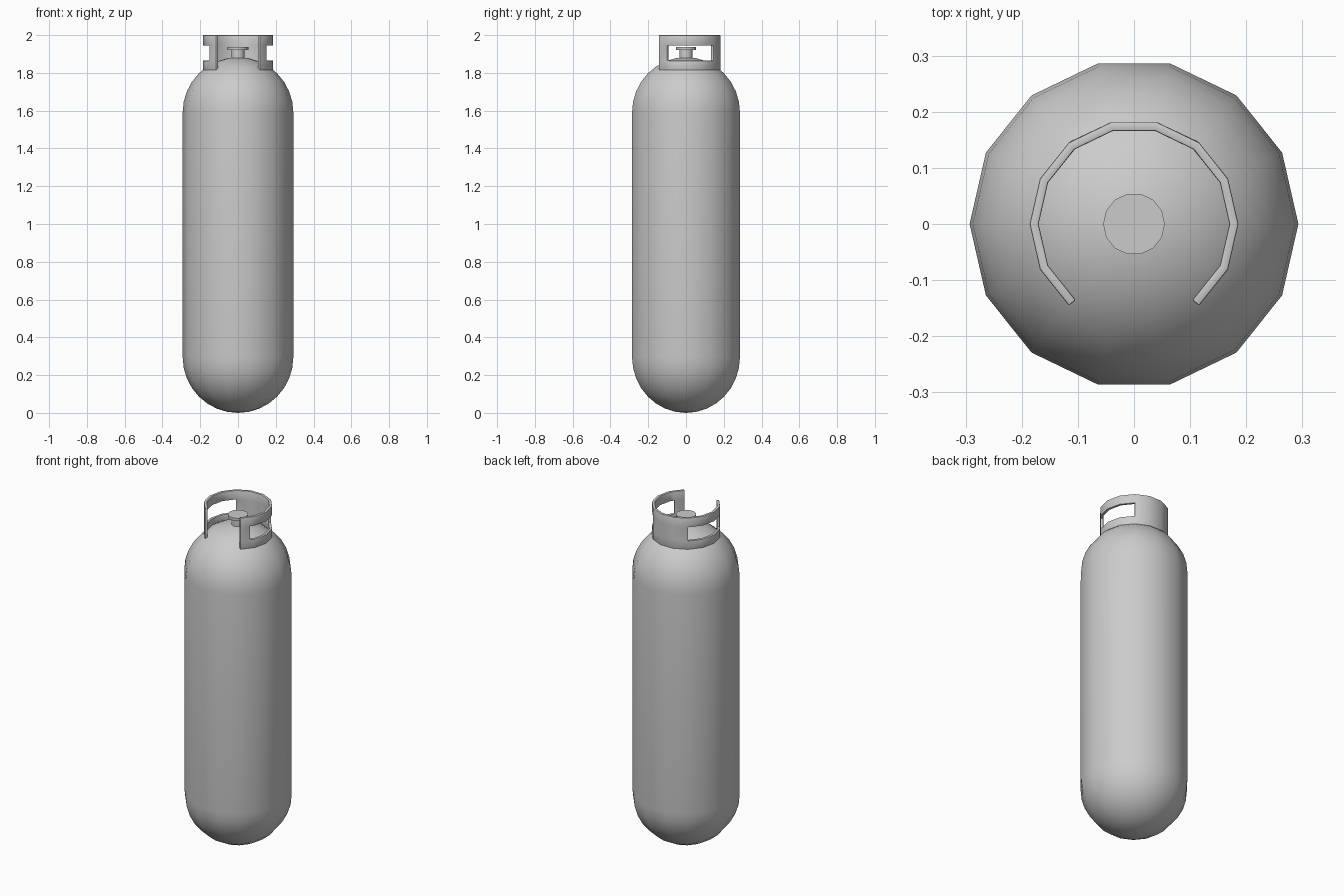
import bpy, bmesh, math

if "Cube" in bpy.data.objects:
    bpy.data.objects.remove(bpy.data.objects["Cube"])

SIDES = 14
STEP = 2 * math.pi / SIDES


def finish(name, bm):
    mesh = bpy.data.meshes.new(name)
    bm.to_mesh(mesh)
    bm.free()
    obj = bpy.data.objects.new(name, mesh)
    bpy.context.collection.objects.link(obj)
    bpy.ops.object.select_all(action='DESELECT')
    bpy.context.view_layer.objects.active = obj
    obj.select_set(True)
    return obj


def lathe(name, profile):
    """Revolve (radius, z) points round z; radius 0 becomes a pole."""
    bm = bmesh.new()
    rings = []
    for r, z in profile:
        n = 1 if r < 1e-5 else SIDES
        rings.append([bm.verts.new((r * math.cos(i * STEP), r * math.sin(i * STEP), z))
                      for i in range(n)])
    for a, b in zip(rings, rings[1:]):
        for i in range(SIDES):
            j = (i + 1) % SIDES
            loop = [a[i % len(a)], a[j % len(a)], b[j % len(b)], b[i % len(b)]]
            bm.faces.new(list(dict.fromkeys(loop)))
    bmesh.ops.recalc_face_normals(bm, faces=bm.faces)
    obj = finish(name, bm)
    bpy.ops.object.shade_smooth_by_angle(angle=math.radians(35))
    return obj


# Tank: straight wall between two domes
R, LOW, HIGH, DOME = 0.293, 0.295, 1.59, 8
arc = [k * math.pi / 2 / DOME for k in range(DOME + 1)]
profile = [(R * math.sin(a), LOW - LOW * math.cos(a)) for a in arc]
profile += [(R * math.cos(a), HIGH + 0.293 * math.sin(a)) for a in arc]
lathe("tank", profile)

# Valve: stem with a flat cap
lathe("valve", [(0, 1.86), (0.035, 1.86), (0.035, 1.92), (0.055, 1.922),
                (0.055, 1.938), (0, 1.938)])

# Collar: open ring with a window on each side
OUT = 0.186
corners = [(OUT * math.cos(k * STEP), OUT * math.sin(k * STEP)) for k in range(-2, 10)]


def blend(p, q, t):
    return tuple(u + (v - u) * t for u, v in zip(p, q))


path = ([corners[0], blend(corners[0], corners[1], 0.68)] + corners[1:-1]
        + [blend(corners[-1], corners[-2], 0.68), corners[-1]])
levels = [1.812, 1.865, 1.945, 2.0]
bm = bmesh.new()
grid = [[bm.verts.new((x, y, z)) for z in levels] for x, y in path]
for i in range(len(path) - 1):
    for k in range(3):
        window = k == 1 and (1 <= i <= 4 or 8 <= i <= 11)
        if not window:
            bm.faces.new((grid[i][k], grid[i + 1][k], grid[i + 1][k + 1], grid[i][k + 1]))
collar = finish("collar", bm)
wall = collar.modifiers.new("wall", 'SOLIDIFY')
wall.thickness = 0.0156
wall.offset = -1
wall.use_even_offset = True
edge = collar.modifiers.new("edge", 'BEVEL')
edge.width = 0.003
edge.segments = 2
edge.limit_method = 'ANGLE'
edge.angle_limit = math.radians(40)
for mod in ("wall", "edge"):
    bpy.ops.object.modifier_apply(modifier=mod)
bpy.ops.object.shade_smooth_by_angle(angle=math.radians(35))
